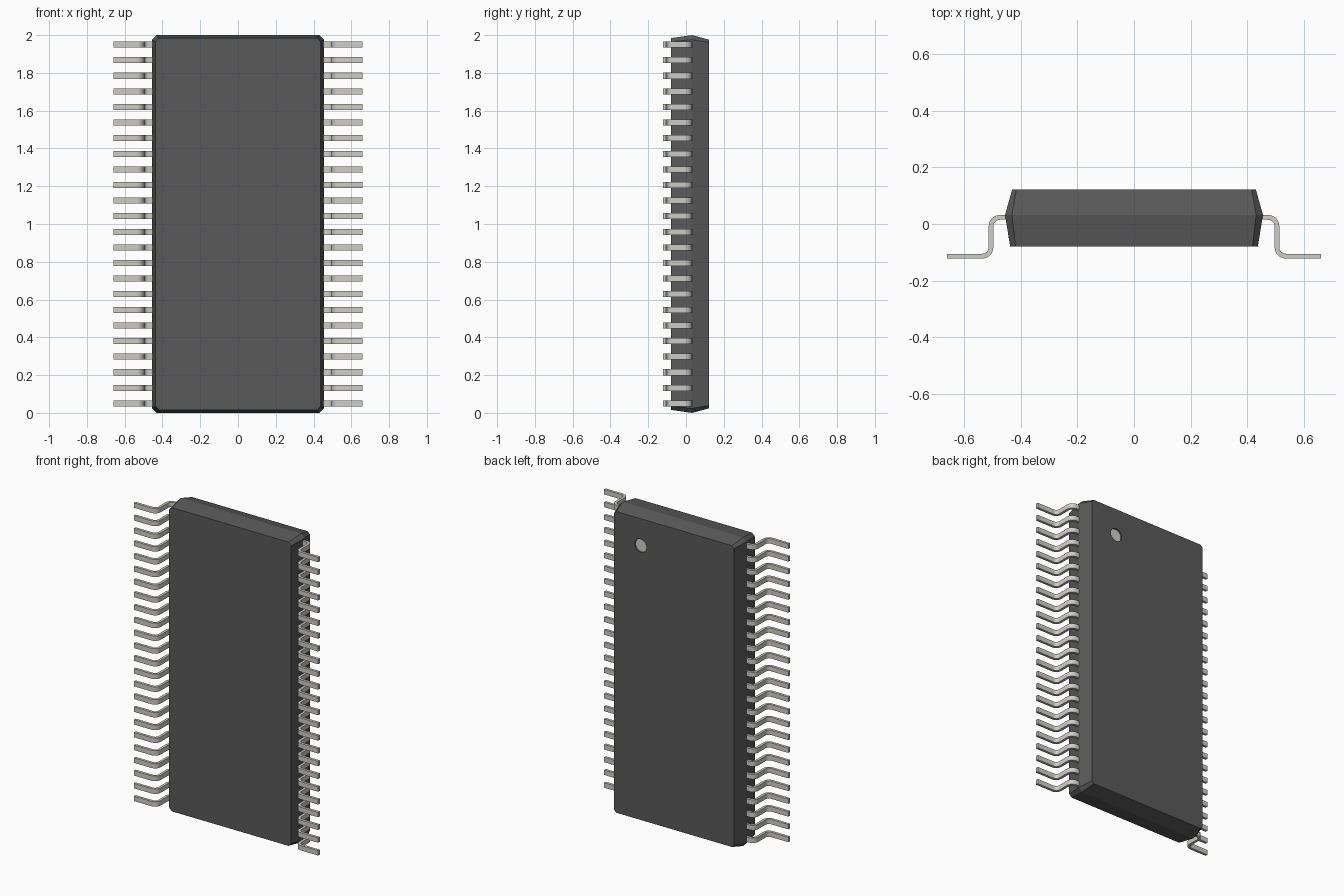
import bpy, bmesh
from math import cos, sin, radians

if "Cube" in bpy.data.objects:
    bpy.data.objects.remove(bpy.data.objects["Cube"])


def material(name, rgb):
    m = bpy.data.materials.new(name)
    m.diffuse_color = (*rgb, 1)
    m.use_nodes = True
    m.node_tree.nodes["Principled BSDF"].inputs["Base Color"].default_value = m.diffuse_color
    return m


def finish(name, bm, mat):
    bmesh.ops.recalc_face_normals(bm, faces=bm.faces)
    me = bpy.data.meshes.new(name)
    bm.to_mesh(me)
    bm.free()
    if mat:
        me.materials.append(mat)
    ob = bpy.data.objects.new(name, me)
    bpy.context.collection.objects.link(ob)
    bpy.context.view_layer.objects.active = ob
    return ob


def loft(bm, rings):
    # skin closed rings of points and cap both ends
    rows = [[bm.verts.new(p) for p in r] for r in rings]
    n = len(rows[0])
    for a, b in zip(rows, rows[1:]):
        for i in range(n):
            bm.faces.new((a[i], a[(i + 1) % n], b[(i + 1) % n], b[i]))
    bm.faces.new(rows[0])
    bm.faces.new(rows[-1])


def octagon(y, w, h, c):
    # rectangle with clipped corners, centred at z = 1
    pts = [(w, h - c), (w - c, h), (c - w, h), (-w, h - c),
           (-w, c - h), (c - w, -h), (w - c, -h), (w, c - h)]
    return [(x, y, 1 + z) for x, z in pts]


def circle(y, r, n=32):
    return [(DOT_X + r * cos(radians(360 * i / n)), y,
             DOT_Z + r * sin(radians(360 * i / n))) for i in range(n)]


plastic = material("dark_plastic", (0.1, 0.1, 0.1))
metal = material("lead_metal", (0.62, 0.61, 0.57))
DOT_X, DOT_Z = 0.24, 1.80

# moulded body, widest at the parting line
bm = bmesh.new()
loft(bm, [octagon(-0.08, 0.437, 0.984, 0.019),
          octagon(0.032, 0.455, 1.0, 0.024),
          octagon(0.122, 0.43, 0.976, 0.015)])
body = finish("body", bm, plastic)

# pin-one recess on the back face
bm = bmesh.new()
loft(bm, [circle(0.112, 0.042), circle(0.15, 0.042)])
cutter = finish("recess_cutter", bm, None)
cutter.hide_render = True
bpy.context.view_layer.objects.active = body
mod = body.modifiers.new("recess", 'BOOLEAN')
mod.operation = 'DIFFERENCE'
mod.solver = 'EXACT'
mod.object = cutter
bpy.ops.object.modifier_apply(modifier=mod.name)
bpy.data.objects.remove(cutter)

# pale floor of the recess
bm = bmesh.new()
loft(bm, [circle(0.111, 0.0415), circle(0.1135, 0.0415)])
finish("pin_one_marker", bm, metal)


# gull-wing lead profile in x, y
def arc(cx, cy, r, a0, a1, n=6):
    return [(cx + r * cos(radians(a0 + (a1 - a0) * i / n)),
             cy + r * sin(radians(a0 + (a1 - a0) * i / n))) for i in range(n + 1)]


T, R = 0.017, 0.04
upper = (0.473, 0.032 - R)
foot = (0.496 + R, -0.122 + R)
outside = [(0.43, 0.032)] + arc(*upper, R, 90, 0) + arc(*foot, R - T, 180, 270) + [(0.66, -0.122 + T)]
inside = [(0.43, 0.032 - T)] + arc(*upper, R - T, 90, 0) + arc(*foot, R, 180, 270) + [(0.66, -0.122)]

# one lead as a strip of quads, repeated up the side and mirrored
bm = bmesh.new()
z0, z1 = 0.034, 0.066
rows = [[bm.verts.new((x, y, z)) for (x, y), z in ((o, z0), (o, z1), (i, z1), (i, z0))]
        for o, i in zip(outside, inside)]
for a, b in zip(rows, rows[1:]):
    for k in range(4):
        bm.faces.new((a[k], a[(k + 1) % 4], b[(k + 1) % 4], b[k]))
bm.faces.new(rows[0])
bm.faces.new(rows[-1])
leads = finish("leads", bm, metal)
bpy.ops.object.select_all(action='DESELECT')
leads.select_set(True)
bpy.context.view_layer.objects.active = leads
bpy.ops.object.shade_smooth_by_angle(angle=radians(30))

arr = leads.modifiers.new("row", 'ARRAY')
arr.count = 24
arr.use_relative_offset = False
arr.use_constant_offset = True
arr.constant_offset_displace = (0, 0, 1.9 / 23)
mir = leads.modifiers.new("both_sides", 'MIRROR')
mir.use_axis[0] = True
mir.use_mirror_merge = False
